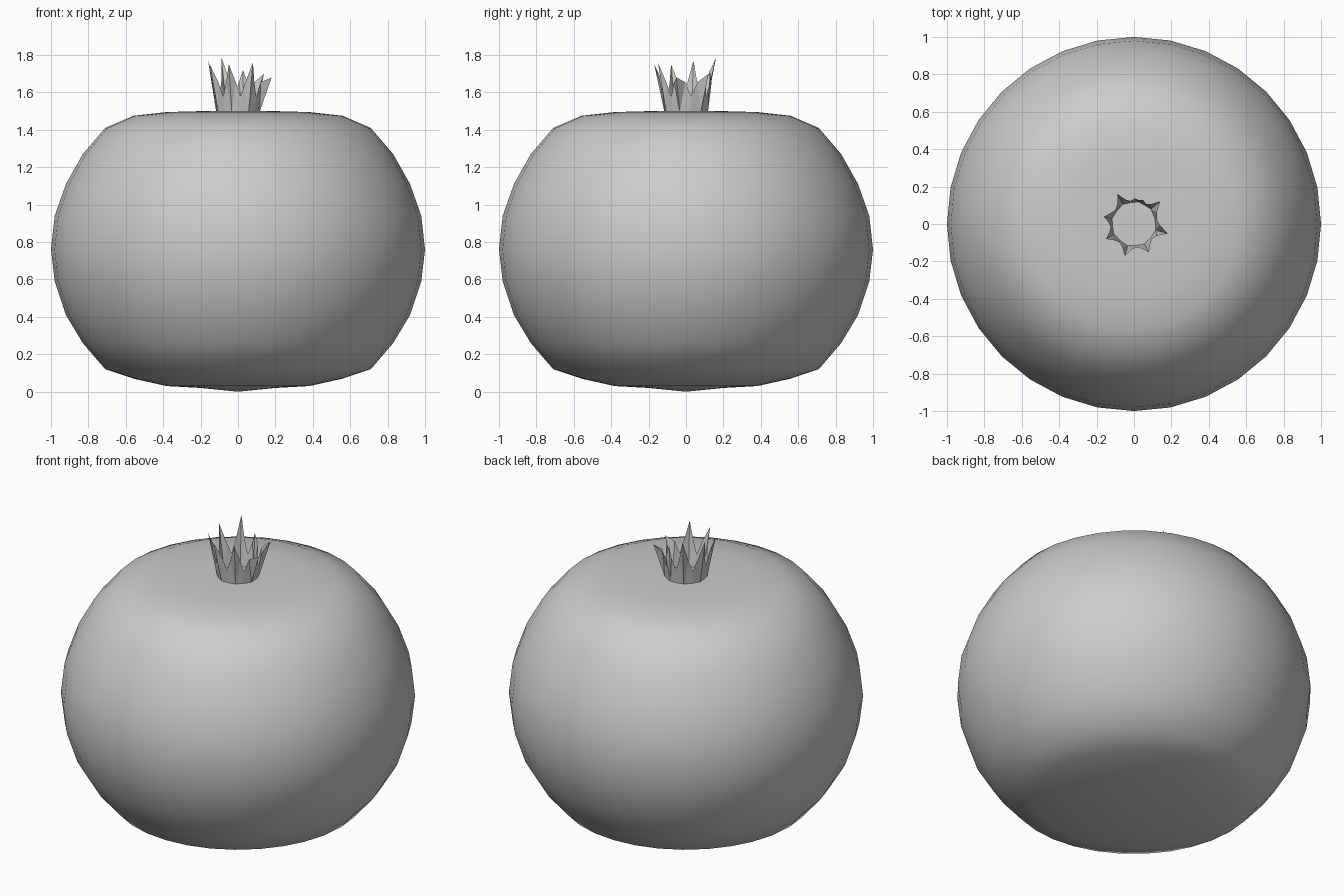
import bpy
from math import cos, sin, pi, radians

cube = bpy.data.objects.get("Cube")
if cube:
    bpy.data.objects.remove(cube)

grey = bpy.data.materials.new("plain grey")
grey.use_nodes = True
grey.diffuse_color = (0.6, 0.6, 0.6, 1)
grey.node_tree.nodes["Principled BSDF"].inputs["Base Color"].default_value = (0.6, 0.6, 0.6, 1)


def add_mesh(name, verts, faces):
    mesh = bpy.data.meshes.new(name)
    mesh.from_pydata(verts, [], faces)
    mesh.materials.append(grey)
    obj = bpy.data.objects.new(name, mesh)
    bpy.context.collection.objects.link(obj)
    return obj


# Fruit body: lathed profile (radius, height), flattened at both ends
profile = [(0.2, 0.02), (0.38, 0.03), (0.56, 0.07), (0.71, 0.12), (0.83, 0.26),
           (0.92, 0.41), (0.98, 0.59), (1, 0.76), (0.98, 0.94), (0.92, 1.11),
           (0.83, 1.27), (0.71, 1.41), (0.56, 1.475), (0.38, 1.495), (0.2, 1.5)]
SIDES = 32
verts = [(r * cos(2 * pi * s / SIDES), r * sin(2 * pi * s / SIDES), z)
         for r, z in profile for s in range(SIDES)]
bottom, top = len(verts), len(verts) + 1
verts += [(0, 0, 0), (0, 0, 1.5)]
faces = []
last = (len(profile) - 1) * SIDES
for s in range(SIDES):
    n = (s + 1) % SIDES
    faces += [(r * SIDES + s, r * SIDES + n, (r + 1) * SIDES + n, (r + 1) * SIDES + s)
              for r in range(len(profile) - 1)]
    faces += [(bottom, n, s), (top, last + s, last + n)]
body = add_mesh("fruit_body", verts, faces)
for p in body.data.polygons:
    p.use_smooth = True

# Crown: open ring of eight uneven pointed sepals (angle, tip radius, tip height)
sepals = [(41, 0.185, 1.70), (78, 0.13, 1.72), (119, 0.184, 1.79), (166, 0.165, 1.77),
          (208, 0.17, 1.75), (254, 0.177, 1.75), (298, 0.17, 1.76), (344, 0.187, 1.68)]


def polar(angle, radius, z):
    return (radius * cos(radians(angle)), radius * sin(radians(angle)), z)


verts, faces = [], []
for i, (angle, radius, height) in enumerate(sepals):
    before = sepals[i - 1][0] - (360 if i == 0 else 0)
    after = sepals[(i + 1) % 8][0] + (360 if i == 7 else 0)
    lo, hi = (before + angle) / 2, (angle + after) / 2
    k = len(verts)
    verts += [polar(lo, 0.115, 1.495), polar(angle, 0.12, 1.495), polar(hi, 0.115, 1.495),
              polar(hi, 0.125, 1.58), polar((angle + hi) / 2, 0.137, 1.655),
              polar(angle, radius, height),
              polar((angle + lo) / 2, 0.137, 1.655), polar(lo, 0.125, 1.58)]
    faces += [(k, k + 1, k + 6, k + 7), (k + 1, k + 2, k + 3, k + 4),
              (k + 1, k + 4, k + 5), (k + 1, k + 5, k + 6)]
add_mesh("crown", verts, faces)
